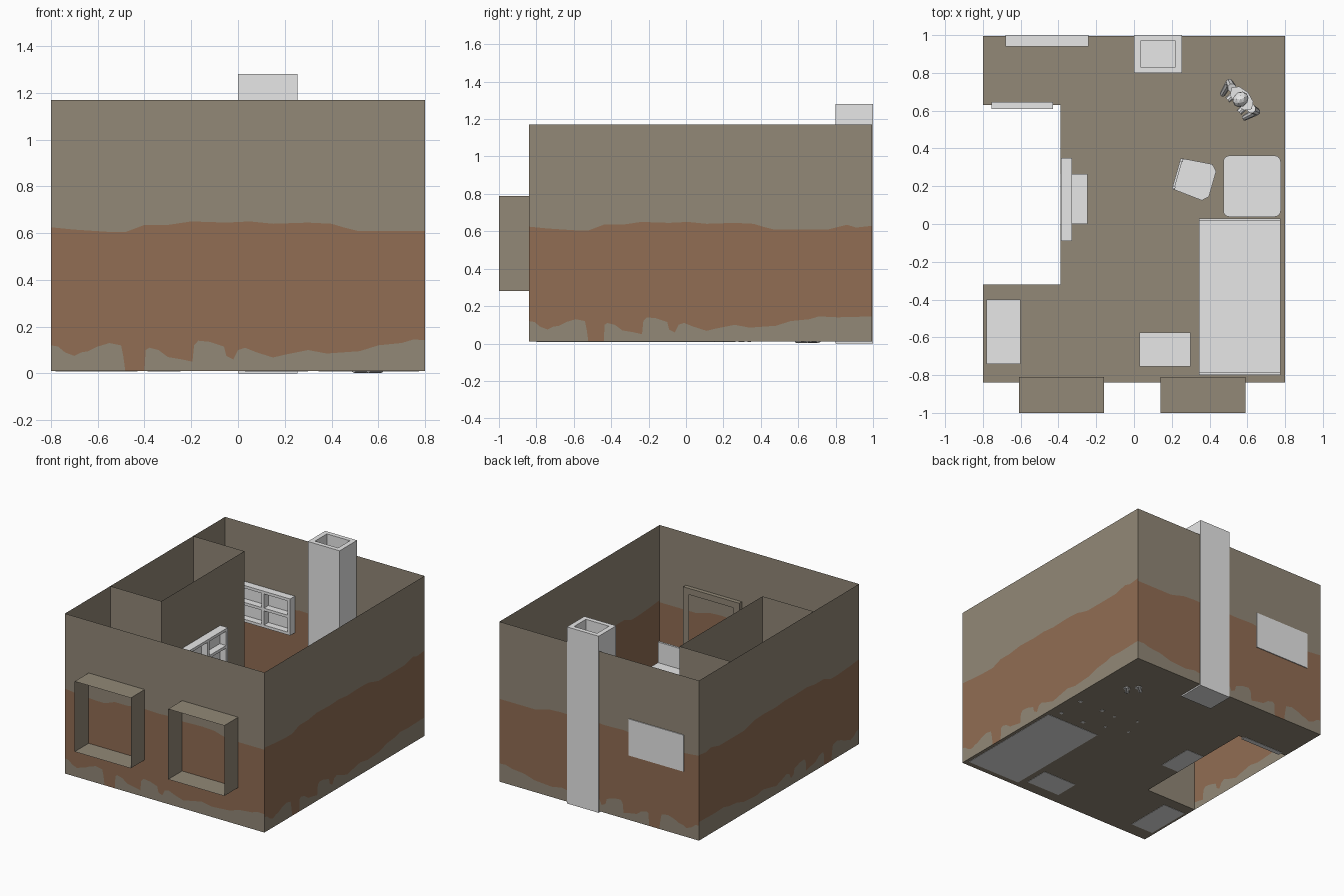
import bpy, bmesh, math
from mathutils import Matrix, Vector

if "Cube" in bpy.data.objects:
    bpy.data.objects.remove(bpy.data.objects["Cube"])


def mat(name, rgb):
    m = bpy.data.materials.new(name)
    m.diffuse_color = (*rgb, 1)
    m.use_nodes = True
    m.node_tree.nodes["Principled BSDF"].inputs["Base Color"].default_value = m.diffuse_color
    return m


PLASTER = mat("grey_beige_plaster", (0.287, 0.246, 0.184))
BROWN = mat("brown_band", (0.283, 0.153, 0.087))
GREY = mat("light_grey", (0.8, 0.8, 0.8))
FLOOR, TOP = 0.01, 1.17


def finish(name, bm, mats, M=None):
    me = bpy.data.meshes.new(name)
    bm.to_mesh(me)
    bm.free()
    for m in mats:
        me.materials.append(m)
    ob = bpy.data.objects.new(name, me)
    bpy.context.collection.objects.link(ob)
    if M is not None:
        ob.matrix_world = M
    return ob


def sheet(name, polys, material):
    bm = bmesh.new()
    for p in polys:
        bm.faces.new([bm.verts.new(v) for v in p])
    bmesh.ops.remove_doubles(bm, verts=bm.verts[:], dist=1e-5)
    return finish(name, bm, [material])


def boxes(name, items, M=None):
    """Each item: x0, x1, y0, y1, z0, z1."""
    bm = bmesh.new()
    for x0, x1, y0, y1, z0, z1 in items:
        T = Matrix.Translation(((x0 + x1) / 2, (y0 + y1) / 2, (z0 + z1) / 2))
        bmesh.ops.create_cube(bm, size=1, matrix=T @ Matrix.Diagonal((x1 - x0, y1 - y0, z1 - z0, 1)))
    return finish(name, bm, [GREY], M)


# Painted band outlines, (distance along the wall, height)
LOW = [(0, .12), (.03, .115), (.06, .09), (.1, .075), (.13, .09), (.16, .095), (.2, .115), (.25, .13),
       (.3, .12), (.31, .07), (.318, .01), (.4, .01), (.405, .1), (.42, .11), (.46, .1), (.5, .07),
       (.56, .06), (.605, .05), (.612, .12), (.63, .14), (.68, .135), (.74, .115), (.75, .075), (.78, .06),
       (.8, .1), (.83, .11), (.88, .09), (.95, .068), (1.0, .08), (1.1, .1), (1.18, .085), (1.32, .095),
       (1.4, .12), (1.5, .13), (1.55, .145), (1.65, .14), (1.84, .145)]
HIGH = [(0, .625), (.1, .615), (.25, .605), (.32, .605), (.4, .635), (.5, .635), (.6, .65), (.75, .645),
        (.85, .65), (.95, .64), (1.1, .645), (1.2, .64), (1.25, .625), (1.31, .61), (1.6, .61),
        (1.7, .635), (1.75, .62), (1.84, .63)]


def height(curve, u):
    for (a, p), (b, q) in zip(curve, curve[1:]):
        if u <= b:
            return p + (q - p) * (u - a) / (b - a)
    return curve[-1][1]


def banded_wall(name, start, end):
    start, end = Vector(start), Vector(end)
    length = (end - start).length
    us = sorted({u for u, _ in LOW + HIGH if u < length - .001} | {length})
    bm = bmesh.new()
    for u, v in zip(us, us[1:]):
        p, q = start.lerp(end, u / length), start.lerp(end, v / length)
        zp = [FLOOR, height(LOW, u), height(HIGH, u), TOP]
        zq = [FLOOR, height(LOW, v), height(HIGH, v), TOP]
        for i in range(3):
            ring = [(*p, zp[i]), (*q, zq[i]), (*q, zq[i + 1]), (*p, zp[i + 1])]
            if len(set(ring)) < 4:
                ring = list(dict.fromkeys(ring))
            if len(ring) > 2:
                f = bm.faces.new([bm.verts.new(c) for c in ring])
                f.material_index = int(i == 1)
    bmesh.ops.remove_doubles(bm, verts=bm.verts[:], dist=1e-5)
    finish(name, bm, [PLASTER, BROWN])


# Room shell
YB = .994
banded_wall("front_wall", (-.8, -.84), (.8, -.84))
banded_wall("back_wall", (-.8, YB), (.8, YB))
banded_wall("left_wall", (-.8, -.84), (-.8, YB))
banded_wall("right_wall", (.8, -.84), (.8, YB))
path = [(-.8, -.32), (-.39, -.32), (-.39, .63), (-.8, .63)]
sheet("partition_walls", [[(*a, FLOOR), (*b, FLOOR), (*b, TOP), (*a, TOP)] for a, b in zip(path, path[1:])], PLASTER)
outline = [(-.8, -.84), (.8, -.84), (.8, YB), (-.8, YB), (-.8, .63), (-.39, .63), (-.39, -.32), (-.8, -.32)]
sheet("floor", [[(x, y, FLOOR) for x, y in outline]], PLASTER)

# Window surrounds: thin open tubes with an inner trim
for side, x0, x1 in (("left", -.61, -.16), ("right", .14, .59)):
    z0, z1, w = .28, .79, .045
    o = [(x0, z0), (x1, z0), (x1, z1), (x0, z1)]
    n = [(x0 + w, z0 + w), (x1 - w, z0 + w), (x1 - w, z1 - w), (x0 + w, z1 - w)]
    polys = []
    for i in range(4):
        (a, b), (c, d) = o[i], o[(i + 1) % 4]
        (e, f), (g, h) = n[i], n[(i + 1) % 4]
        polys.append([(a, -1, b), (c, -1, d), (c, -.81, d), (a, -.81, b)])
        polys.append([(a, -.81, b), (c, -.81, d), (g, -.81, h), (e, -.81, f)])
    sheet(side + "_window_surround", polys, PLASTER)

# Chimney with a recessed flue
boxes("chimney", [(0, .255, .8, 1, 0, 1.2), (0, .035, .8, 1, 1.2, 1.28), (.22, .255, .8, 1, 1.2, 1.28),
                  (.035, .22, .8, .832, 1.2, 1.28), (.035, .22, .968, 1, 1.2, 1.28)])

# Wall shelves, two by two, front facing local -y
W, D, H, t = .44, .06, .265, .02
shelf = [(0, W, -.01, 0, 0, H)]
shelf += [(x, x + t, -D, 0, 0, H) for x in (0, W / 2 - t / 2, W - t)]
shelf += [(0, W, -D, 0, z, z + t) for z in (0, H / 2 - t / 2, H - t)]
boxes("back_shelf", shelf, Matrix.Translation((-.68, 1, .48)))
boxes("side_shelf", shelf, Matrix.Translation((-.387, -.09, .475)) @ Matrix.Rotation(math.pi / 2, 4, 'Z'))

# Plain furniture
B = .008
boxes("side_cabinet", [(-.388, -.245, 0, .265, B, .3)])
boxes("door", [(-.755, -.43, .61, .645, B, .85)])
boxes("dresser", [(-.78, -.6, -.74, -.4, B, .36)])
boxes("nightstand", [(.03, .3, -.755, -.575, B, .22)])
boxes("bed", [(.345, .775, -.785, .015, B, .2), (.345, .775, -.8, -.785, B, .35), (.345, .775, .015, .03, B, .27)])

# Table with rounded corners
bm = bmesh.new()
ring = []
for cx, cy, a0 in ((.745, .33, 0), (.505, .33, 90), (.505, .07, 180), (.745, .07, 270)):
    for k in range(5):
        a = math.radians(a0 + k * 22.5)
        ring.append(bm.verts.new((cx + .032 * math.cos(a), cy + .032 * math.sin(a), .28)))
face = bm.faces.new(ring)
up = bmesh.ops.extrude_face_region(bm, geom=[face])
bmesh.ops.translate(bm, vec=(0, 0, .025), verts=[v for v in up["geom"] if isinstance(v, bmesh.types.BMVert)])
bmesh.ops.recalc_face_normals(bm, faces=bm.faces[:])
finish("table_top", bm, [GREY])
boxes("table_legs", [(x - .012, x + .012, y - .012, y + .012, B, .285) for x in (.53, .72) for y in (.1, .3)])

# Chair facing the table: tapered seat, legs and slatted back
C = Matrix.Translation((.32, .24, 0)) @ Matrix.Rotation(math.radians(-16), 4, 'Z')
bm = bmesh.new()
seat = [(-.095, -.085), (.07, -.1), (.1, -.07), (.1, .07), (.07, .1), (-.095, .085)]
face = bm.faces.new([bm.verts.new((x, y, .175)) for x, y in seat])
up = bmesh.ops.extrude_face_region(bm, geom=[face])
bmesh.ops.translate(bm, vec=(0, 0, .02), verts=[v for v in up["geom"] if isinstance(v, bmesh.types.BMVert)])
bmesh.ops.recalc_face_normals(bm, faces=bm.faces[:])
finish("chair_seat", bm, [GREY], C)
frame = [(x, x + .016, y - .008, y + .008, B, top) for x, top in ((-.1, .39), (.07, .18)) for y in (-.075, .075)]
frame += [(-.1, -.088, -.075, .075, z, z + .035) for z in (.26, .345)]
boxes("chair_frame", frame, C)

# Standing figure in the corner, facing local -y
P = Matrix.Translation((.57, .665, 0)) @ Matrix.Rotation(math.radians(-47), 4, 'Z')
bm = bmesh.new()


def limb(a, b, r0, r1, flat=1.0):
    a, b = Vector(a), Vector(b)
    R = (b - a).to_track_quat('Z', 'Y').to_matrix().to_4x4()
    M = Matrix.Translation((a + b) / 2) @ Matrix.Diagonal((1, flat, 1, 1)) @ R
    bmesh.ops.create_cone(bm, cap_ends=True, segments=8, radius1=r0, radius2=r1, depth=(b - a).length, matrix=M)


for s in (-1, 1):
    limb((s * .04, 0, B), (s * .032, 0, .33), .024, .036)
    limb((s * .04, .02, .018), (s * .045, -.06, .018), .016, .016)
    limb((s * .075, 0, .56), (s * .105, .01, .43), .024, .02)
    limb((s * .105, .01, .43), (s * .085, -.06, .34), .02, .015)
limb((0, 0, .31), (0, 0, .57), .058, .078, .6)
limb((0, 0, .56), (0, 0, .61), .022, .02)
bmesh.ops.create_icosphere(bm, subdivisions=2, radius=.045, matrix=Matrix.Translation((0, -.008, .645)) @ Matrix.Diagonal((.85, 1, 1.2, 1)))
finish("figure", bm, [GREY], P)
